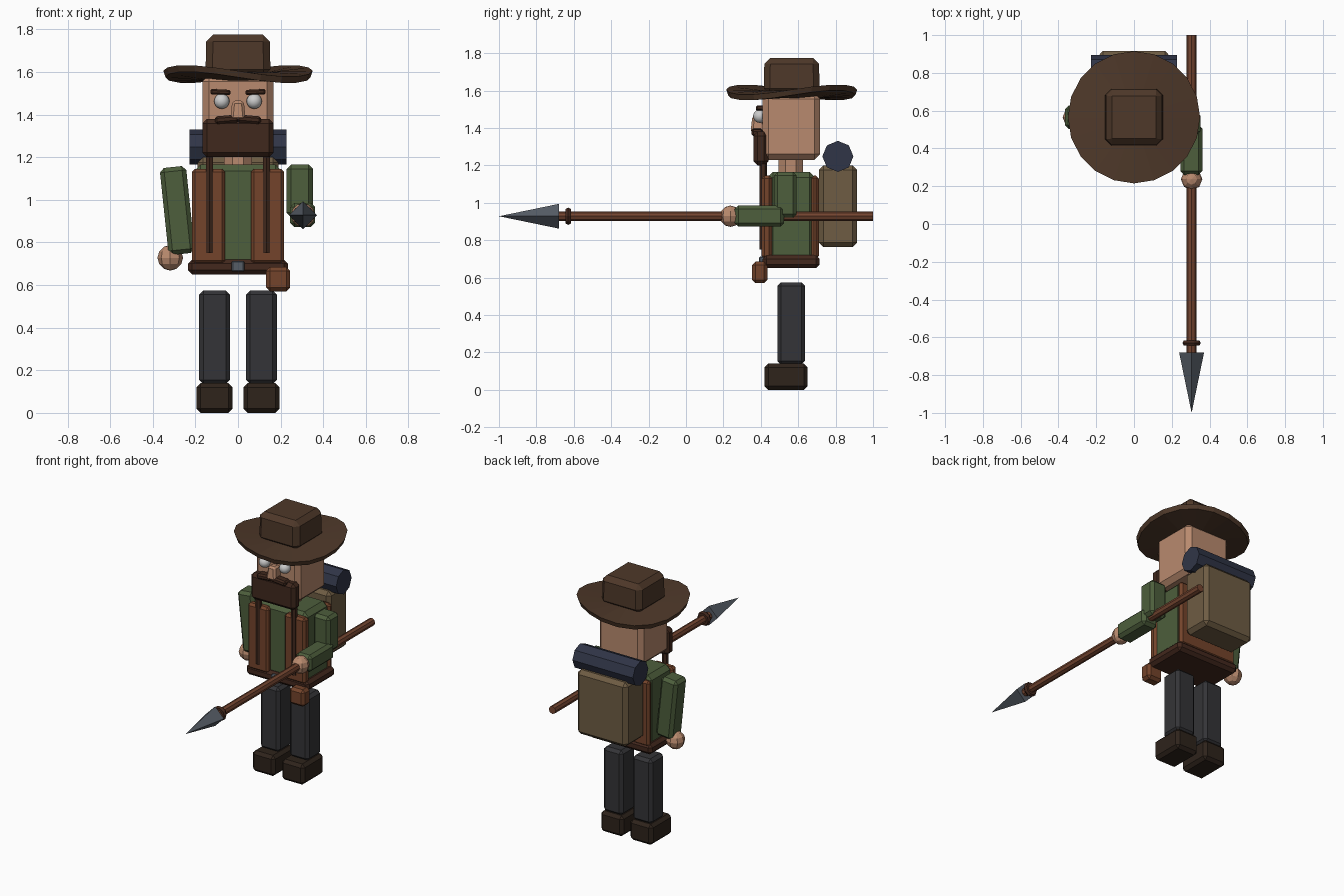
import bpy, bmesh
from math import radians, sin, cos, pi
from mathutils import Matrix

if "Cube" in bpy.data.objects:
    bpy.data.objects.remove(bpy.data.objects["Cube"])

CY = 0.565  # body centre line in y


def material(name, hexcol):
    m = bpy.data.materials.new(name)
    rgb = [int(hexcol[i:i + 2], 16) / 255 for i in (0, 2, 4)]
    m.diffuse_color = [((c + 0.055) / 1.055) ** 2.4 for c in rgb] + [1]
    m.use_nodes = True
    m.node_tree.nodes["Principled BSDF"].inputs["Base Color"].default_value = m.diffuse_color
    return m


HAT = material("hat_felt", "4e3829")
SKIN = material("skin", "b98a6e")
GREEN = material("green_cloth", "4d5e3c")
VEST = material("leather", "74442b")
HAIR = material("dark_hair", "40281d")
BELT = material("dark_leather", "43281d")
LEG = material("trousers", "343437")
BOOT = material("boot_leather", "2e231b")
ROLL = material("blanket", "303547")
PACK = material("canvas", "6e5c43")
WOOD = material("wood", "744530")
METAL = material("metal", "565d66")
EYE = material("eye_white", "d8d8d8")


def finish(name, bm, mat):
    bmesh.ops.recalc_face_normals(bm, faces=bm.faces)
    me = bpy.data.meshes.new(name)
    bm.to_mesh(me)
    bm.free()
    me.materials.append(mat)
    ob = bpy.data.objects.new(name, me)
    bpy.context.collection.objects.link(ob)
    return ob


def box(name, x, y, z, mat, bevel=0.015, tilt=0, taper=1):
    """Chamfered box from (min, max) ranges; tilt turns it about y."""
    bm = bmesh.new()
    bmesh.ops.create_cube(bm, size=1)
    for v in bm.verts:
        k = taper if v.co.z > 0 else 1
        v.co.x *= (x[1] - x[0]) * k
        v.co.y *= (y[1] - y[0]) * k
        v.co.z *= z[1] - z[0]
    if bevel:
        bmesh.ops.bevel(bm, geom=bm.edges[:], offset=bevel, segments=1, affect='EDGES')
    ob = finish(name, bm, mat)
    ob.location = (sum(x) / 2, sum(y) / 2, sum(z) / 2)
    ob.rotation_euler.y = radians(tilt)
    return ob


def cone(name, loc, r1, r2, depth, sides, mat, axis='Z', turn=0):
    bm = bmesh.new()
    bmesh.ops.create_cone(bm, cap_ends=True, segments=sides, radius1=r1, radius2=r2,
                          depth=depth, matrix=Matrix.Rotation(turn, 4, 'Z'))
    rot = {'X': Matrix.Rotation(pi / 2, 4, 'Y'), 'Y': Matrix.Rotation(pi / 2, 4, 'X'),
           'Z': Matrix()}[axis]
    bmesh.ops.transform(bm, matrix=rot, verts=bm.verts)
    ob = finish(name, bm, mat)
    ob.location = loc
    return ob


def ball(name, loc, r, mat, u=8, v=6, smooth=False):
    bm = bmesh.new()
    bmesh.ops.create_uvsphere(bm, u_segments=u, v_segments=v, radius=r)
    for f in bm.faces:
        f.smooth = smooth
    ob = finish(name, bm, mat)
    ob.location = loc
    return ob


# Mirrored pairs: boots, legs, vest fronts, eyes, brows, moustache, braids
for s, side in ((-1, "right"), (1, "left")):
    def span(a, b):
        return tuple(sorted((s * a, s * b)))
    box(side + "_boot", span(0.025, 0.195), (0.42, 0.65), (0, 0.14), BOOT, 0.02)
    box(side + "_leg", span(0.037, 0.183), (0.488, 0.637), (0.135, 0.575), LEG, 0.02)
    box(side + "_vest_front", span(0.06, 0.217), (0.405, 0.46), (0.70, 1.145), VEST)
    ball(side + "_eye", (s * 0.076, 0.395, 1.463), 0.036, EYE, 16, 10, True)
    box(side + "_eyebrow", span(0.035, 0.13), (0.375, 0.425), (1.493, 1.518), HAIR, 0.007, s * -3)
    box(side + "_moustache", span(-0.005, 0.108), (0.35, 0.41), (1.36, 1.396), HAIR, 0.01, s * 5)
    cone(side + "_braid", (s * 0.134, 0.413, 0.985), 0.02, 0.02, 0.47, 6, HAIR)

# Torso, back of vest and belt
box("torso", (-0.205, 0.205), (0.435, 0.69), (0.69, 1.165), GREEN, 0.03)
box("vest_back", (-0.217, 0.217), (0.67, 0.71), (0.70, 1.145), VEST)
box("belt", (-0.235, 0.235), (0.41, 0.715), (0.65, 0.72), BELT, 0.02)
box("buckle", (-0.03, 0.03), (0.39, 0.42), (0.663, 0.713), METAL, 0.006)
box("pouch", (0.132, 0.245), (0.353, 0.435), (0.57, 0.685), VEST, 0.018)

# Head
cone("neck", (0, 0.56, 1.2), 0.07, 0.07, 0.13, 8, SKIN, turn=pi / 8)
box("head", (-0.167, 0.167), (0.41, 0.717), (1.23, 1.585), SKIN, 0.03)
box("nose", (-0.036, 0.036), (0.345, 0.425), (1.375, 1.465), SKIN, 0.012, taper=0.75)
box("beard", (-0.167, 0.167), (0.36, 0.44), (1.20, 1.38), HAIR, 0.022)

# Hat: wavy upturned brim and square crown
bm = bmesh.new()
N = 20
rings = []
for r, z, wave in ((0.15, 1.60, 0), (0.35, 1.605, 0.027), (0.34, 1.575, 0.027), (0.15, 1.56, 0)):
    rings.append([bm.verts.new((r * cos(t), CY + r * sin(t), z + wave * sin(2 * t)))
                  for t in (2 * pi * i / N for i in range(N))])
for a, b in zip(rings, rings[1:]):
    for i in range(N):
        j = (i + 1) % N
        bm.faces.new((a[i], a[j], b[j], b[i]))
bm.faces.new(rings[0])
bm.faces.new(rings[-1])
finish("hat_brim", bm, HAT)
box("hat_crown", (-0.153, 0.153), (0.415, 0.715), (1.58, 1.775), HAT, 0.032, taper=0.97)

# Hanging arm
box("right_arm", (-0.347, -0.223), (0.503, 0.628), (0.745, 1.155), GREEN, 0.02, -6)
ball("right_hand", (-0.318, CY, 0.728), 0.06, SKIN)

# Bent arm gripping the spear
box("left_upper_arm", (0.228, 0.352), (0.47, 0.592), (0.92, 1.165), GREEN, 0.02)
box("left_forearm", (0.245, 0.362), (0.26, 0.525), (0.872, 0.986), GREEN, 0.02)
ball("left_hand", (0.305, 0.237, 0.928), 0.057, SKIN)

# Spear
SX, SZ = 0.305, 0.928
cone("spear_shaft", (SX, 0.16, SZ), 0.026, 0.026, 1.68, 8, WOOD, 'Y')
bpy.ops.mesh.primitive_torus_add(major_segments=10, minor_segments=6, major_radius=0.033,
                                 minor_radius=0.016, location=(SX, -0.63, SZ),
                                 rotation=(pi / 2, 0, 0))
collar = bpy.context.object
collar.name = "spear_collar"
collar.data.materials.append(BELT)
cone("spear_head", (SX, -0.84, SZ), 0.066, 0, 0.32, 4, METAL, 'Y')

# Backpack and bedroll
box("backpack", (-0.19, 0.19), (0.71, 0.915), (0.763, 1.2), PACK, 0.025)
cone("bedroll", (0, 0.812, 1.248), 0.083, 0.083, 0.454, 8, ROLL, 'X')
